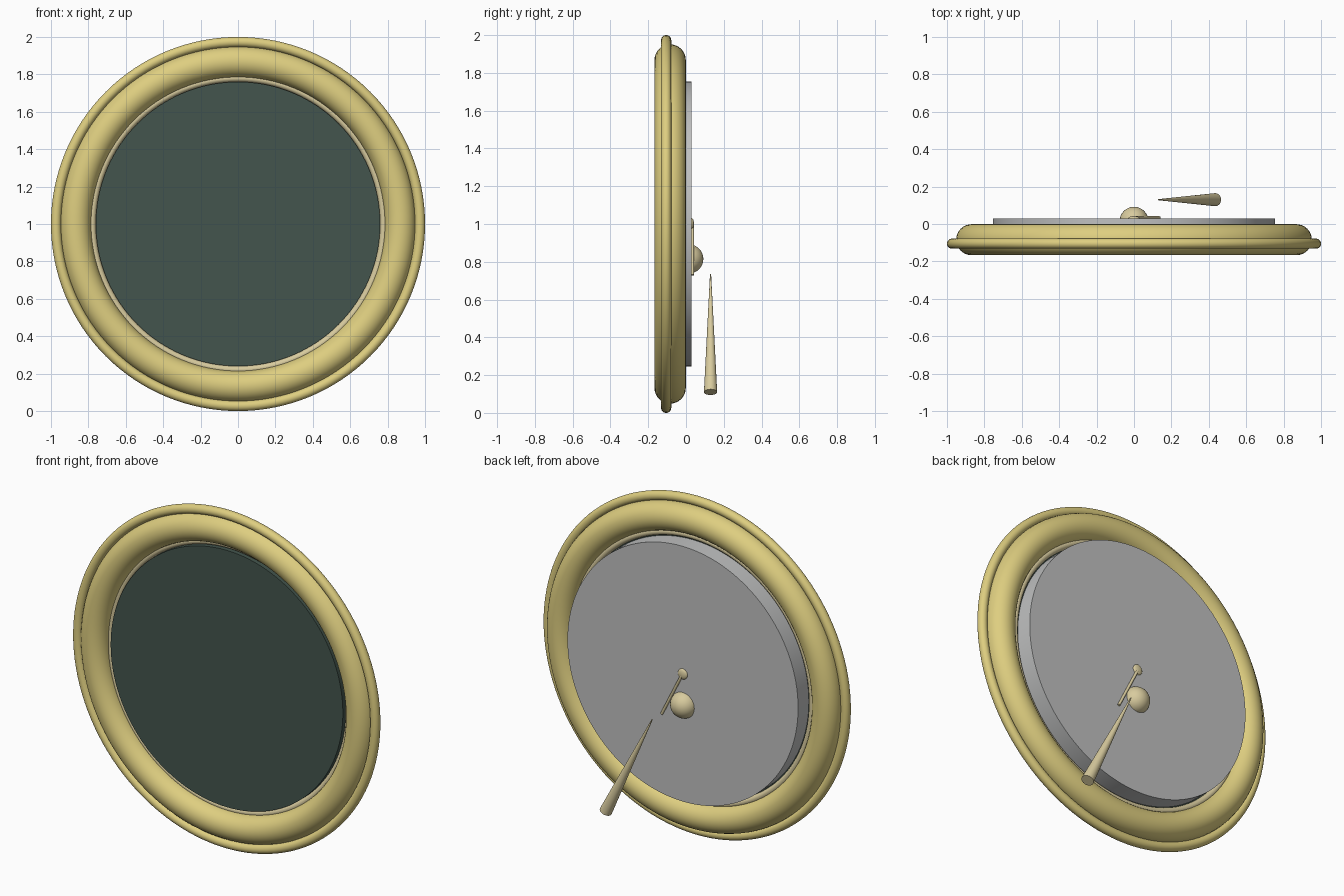
import bpy, math
from mathutils import Vector

cube = bpy.data.objects.get("Cube")
if cube:
    bpy.data.objects.remove(cube, do_unlink=True)


def material(name, rgb):
    """Flat material from an sRGB colour, stored as linear values."""
    lin = [((c / 255 + 0.055) / 1.055) ** 2.4 for c in rgb] + [1.0]
    m = bpy.data.materials.new(name)
    m.use_nodes = True
    m.diffuse_color = lin
    m.node_tree.nodes["Principled BSDF"].inputs["Base Color"].default_value = lin
    return m


gold = material("gold", (222, 206, 128))
pale = material("pale brass", (216, 203, 158))
grey = material("light grey", (192, 193, 193))
green = material("dark green", (67, 85, 77))


def finish(name, mat):
    ob = bpy.context.object
    ob.name = ob.data.name = name
    ob.data.materials.append(mat)
    bpy.ops.object.transform_apply(location=False, rotation=True, scale=True)
    bpy.ops.object.shade_smooth_by_angle(angle=math.radians(40))
    return ob


def ring(name, mat, y, major, minor):
    bpy.ops.mesh.primitive_torus_add(
        location=(0, y, 1), rotation=(math.pi / 2, 0, 0), major_radius=major,
        minor_radius=minor, major_segments=128, minor_segments=32)
    return finish(name, mat)


def taper(name, mat, start, end, r1, r2, sides=32):
    """Cylinder or cone running from start to end."""
    a, b = Vector(start), Vector(end)
    bpy.ops.mesh.primitive_cone_add(
        vertices=sides, radius1=r1, radius2=r2, depth=(b - a).length,
        location=(a + b) / 2, rotation=(b - a).to_track_quat('Z', 'Y').to_euler())
    return finish(name, mat)


def knob(name, mat, y, z, radius, flat=1.0):
    bpy.ops.mesh.primitive_uv_sphere_add(
        segments=32, ring_count=16, radius=radius, location=(0, y, z),
        scale=(1, flat, 1))
    return finish(name, mat)


# Round frame
ring("frame_ring", gold, -0.084, 0.868, 0.083)
ring("outer_bead", gold, -0.105, 0.973, 0.027)
ring("inner_bead", pale, -0.072, 0.78, 0.02)

# Panel and backing
taper("front_panel", green, (0, -0.07, 1), (0, -0.105, 1), 0.76, 0.76, 128)
taper("backing_disc", grey, (0, -0.08, 1), (0, 0.03, 1), 0.755, 0.755, 128)

# Fittings on the back
knob("pivot_button", pale, 0.03, 1.0, 0.031, 0.4)
knob("round_knob", pale, 0.015, 0.815, 0.077)
taper("thin_rod", pale, (0, 0.034, 1), (0.135, 0.034, 0.73), 0.008, 0.008, 16)
taper("long_cone", pale, (0.434, 0.13, 0.11), (0.13, 0.13, 0.735), 0.035, 0.003)
